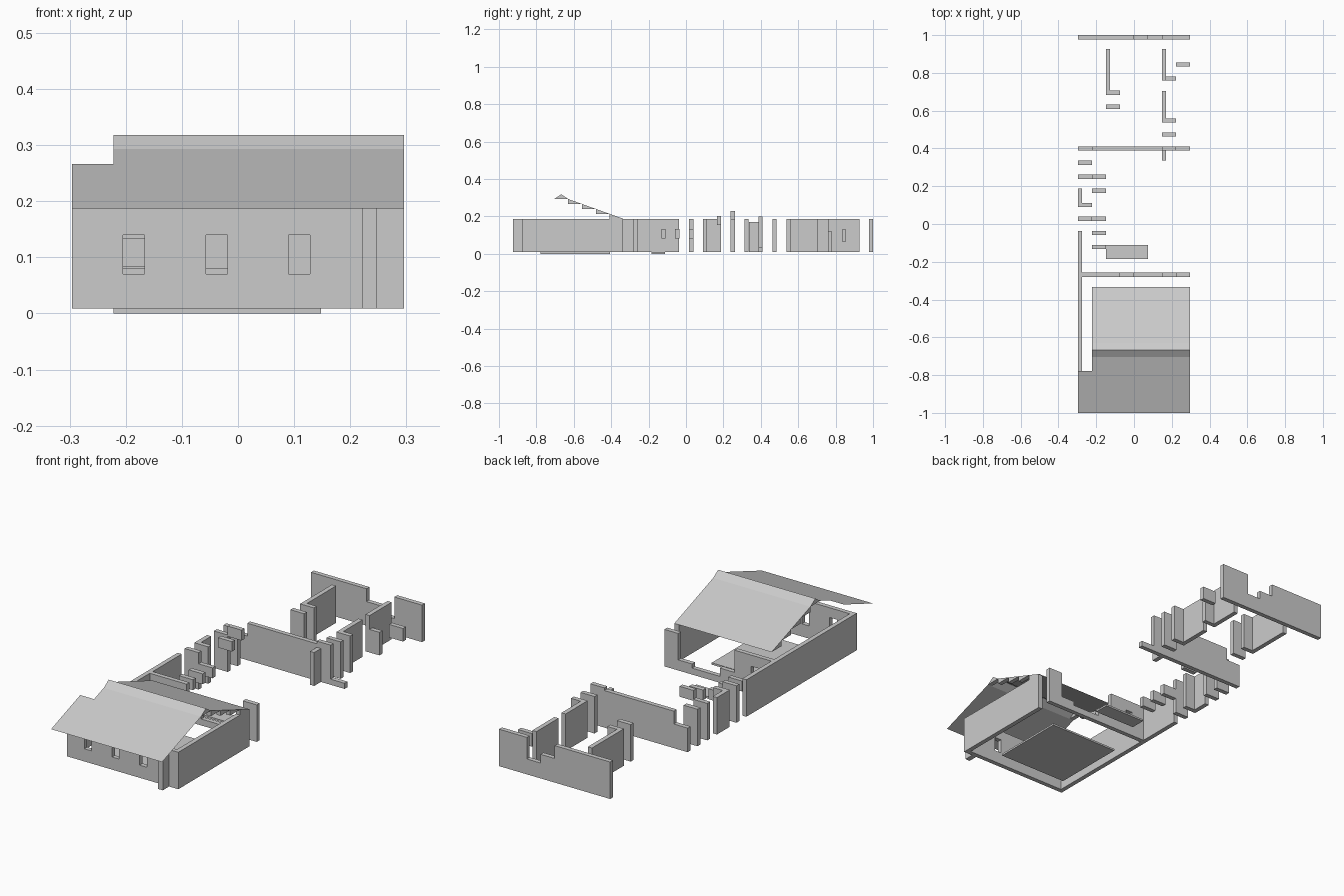
import bpy, bmesh

if "Cube" in bpy.data.objects:
    bpy.data.objects.remove(bpy.data.objects["Cube"])

W = 0.296          # half width
T = 0.022          # wall thickness
B, H = 0.009, 0.187  # wall base and wall top


def mesh_object(name, bm):
    me = bpy.data.meshes.new(name)
    bm.to_mesh(me)
    bm.free()
    ob = bpy.data.objects.new(name, me)
    bpy.context.collection.objects.link(ob)
    return ob


def extrude(name, pts, vec):
    """Closed prism from a planar outline pushed along vec."""
    bm = bmesh.new()
    f = bm.faces.new([bm.verts.new(p) for p in pts])
    r = bmesh.ops.extrude_face_region(bm, geom=[f])
    verts = [g for g in r["geom"] if isinstance(g, bmesh.types.BMVert)]
    bmesh.ops.translate(bm, verts=verts, vec=vec)
    bmesh.ops.recalc_face_normals(bm, faces=bm.faces)
    return mesh_object(name, bm)


def box(name, x0, x1, y0, y1, z0=B, z1=H):
    return extrude(name, [(x0, y0, z0), (x1, y0, z0), (x1, y1, z0), (x0, y1, z0)],
                   (0, 0, z1 - z0))


def stepped_wall(name, y, steps, x_start=-W):
    """Cross wall with a stepped top; steps = (x end, top z)."""
    pts = [(x_start, y, B)]
    x = x_start
    for x_end, top in steps:
        pts += [(x, y, top), (x_end, y, top)]
        x = x_end
    pts.append((x, y, B))
    return extrude(name, pts, (0, T, 0))


def l_wall(name, x, y0, y1, x_foot):
    """L-shaped wall: long leg along y, short foot along x at y0."""
    pts = [(x, y0, B), (x_foot, y0, B), (x_foot, y0 + T, B),
           (x + T, y0 + T, B), (x + T, y1, B), (x, y1, B)]
    return extrude(name, pts, (0, 0, H - B))


def cut_window(wall, x, y, z0, z1):
    cutter = box("window_cutter", x - 0.019, x + 0.019, y - 0.03, y + 0.05, z0, z1)
    cutter.hide_render = True
    cutter.hide_set(True)
    m = wall.modifiers.new("window", "BOOLEAN")
    m.operation = "DIFFERENCE"
    m.solver = "EXACT"
    m.object = cutter


# floors
box("room_floor", -0.222, 0.148, -0.778, -0.407, 0, B)
box("hall_floor", -0.148, 0.074, -0.185, -0.111, 0, B)

# front room walls
front = box("front_wall", -W, W, -0.877, -0.855)
for x in (-0.186, -0.038, 0.109):
    cut_window(front, x, -0.877, 0.07, 0.14)
box("front_stub", 0.222, 0.247, -0.925, -0.877)
box("left_wall", -W, -W + T, -0.855, -0.037)
box("right_wall", W - T, W, -0.855, -0.337)
room_back = stepped_wall("room_back_wall", -0.28,
                         [(-0.078, H), (0, 0.08), (0.148, 0.04), (0.222, 0.06), (W, H)],
                         -W + T)
cut_window(room_back, -0.186, -0.28, 0.08, 0.133)

# corridor posts and hanging blocks
for y in (0.017, 0.239, 0.313):
    box("corridor_post", -W, -0.222, y, y + T)
l_wall("corridor_wall", -W, 0.09, 0.187, -0.222)
for y, z0, z1 in ((-0.132, 0.083, 0.133), (-0.058, 0.083, 0.133), (0.017, 0.083, 0.133),
                  (0.165, 0.155, 0.203), (0.239, 0.18, 0.23)):
    box("corridor_block", -0.222, -0.148, y, y + T, z0, z1)

# middle cross wall
stepped_wall("middle_wall", 0.388,
             [(-0.222, 0.125), (0.148, H), (0.222, 0.2), (W, 0.036)])
box("middle_stub", 0.148, 0.17, 0.337, 0.388, B, 0.17)

# rear rooms
box("rear_post_right", 0.148, 0.222, 0.463, 0.485)
l_wall("rear_wall_right", 0.148, 0.537, 0.705, 0.222)
box("rear_post_left", -0.148, -0.075, 0.61, 0.632)
l_wall("rear_wall_left", -0.148, 0.684, 0.927, -0.075)
box("rear_wall_far", 0.148, 0.17, 0.759, 0.927)
box("rear_foot", 0.17, 0.222, 0.759, 0.781, B, 0.12)
box("rear_block", 0.222, W, 0.833, 0.855, 0.067, 0.13)
stepped_wall("back_wall", 0.978, [(0, H), (0.075, 0.125), (0.148, 0.083), (W, H)])

# roof sheets: profile points (y, z)
EAVE, CAP, RIDGE = (-1.0, H), (-0.704, 0.293), (-0.667, 0.318)
CAP_B, EAVE_B = (-0.63, 0.293), (-0.334, H)


def sheet(name, rows):
    """Thin roof surface; rows = (x left, x right, (y, z))."""
    bm = bmesh.new()
    prev = None
    for x0, x1, (y, z) in rows:
        cur = [bm.verts.new((x0, y, z)), bm.verts.new((x1, y, z))]
        if prev:
            bm.faces.new([prev[0], prev[1], cur[1], cur[0]])
        prev = cur
    return mesh_object(name, bm)


NOTCH = (-0.778, 0.2665)
sheet("front_roof", [(-W, W, EAVE), (-W, W, NOTCH)])
sheet("upper_roof", [(-0.222, W, p) for p in (NOTCH, CAP, RIDGE, CAP_B, EAVE_B)])

# gable wedges under the back slope and the ridge
for x in (-0.222, W - T):
    extrude("ridge_gable", [(x, *CAP), (x, *RIDGE), (x, *CAP_B)], (T, 0, 0))
    dy, dz = (EAVE_B[0] - CAP_B[0]) / 4, (EAVE_B[1] - CAP_B[1]) / 4
    for i in range(4):
        y, z = CAP_B[0] + i * dy, CAP_B[1] + i * dz
        extrude("gable_wedge", [(x, y, z), (x, y + dy, z + dz), (x, y, z + dz)], (T, 0, 0))
